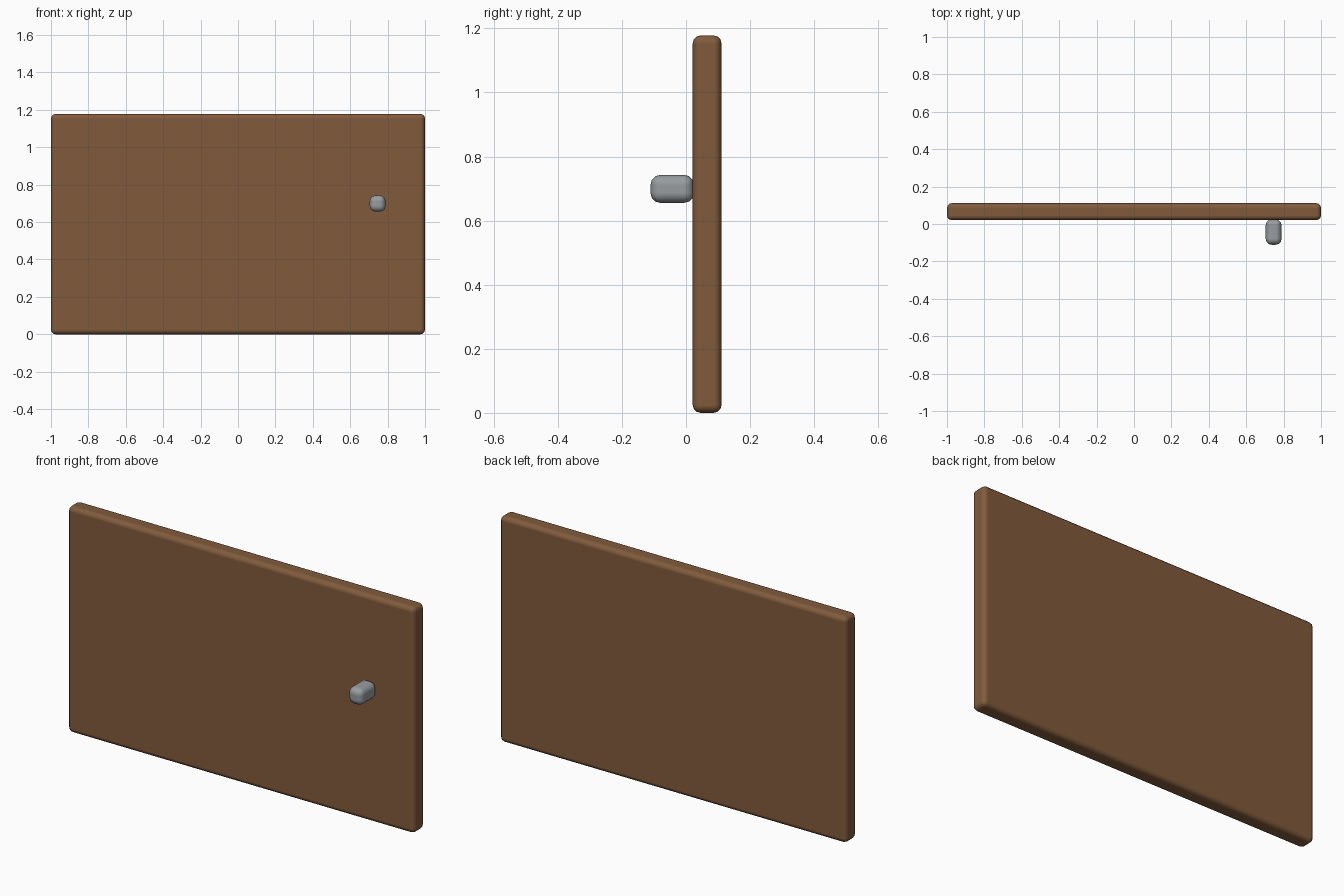
import bpy, math

if "Cube" in bpy.data.objects:
    bpy.data.objects.remove(bpy.data.objects["Cube"])


def material(name, rgb):
    m = bpy.data.materials.new(name)
    m.diffuse_color = (*rgb, 1.0)
    m.use_nodes = True
    m.node_tree.nodes["Principled BSDF"].inputs["Base Color"].default_value = m.diffuse_color
    return m


def rounded_box(name, lo, hi, radius, segments, mat):
    """Box between two corners with smooth rounded edges."""
    centre = [(a + b) / 2 for a, b in zip(lo, hi)]
    size = [b - a for a, b in zip(lo, hi)]
    bpy.ops.mesh.primitive_cube_add(size=1, location=centre)
    ob = bpy.context.object
    ob.name = name
    ob.scale = size
    bpy.ops.object.transform_apply(location=False, rotation=False, scale=True)
    ob.data.materials.append(mat)
    bev = ob.modifiers.new("rounding", 'BEVEL')
    bev.width = radius
    bev.segments = segments
    bev.harden_normals = True
    bpy.ops.object.shade_smooth()
    return ob


wood = material("brown wood", (0.22, 0.105, 0.046))
metal = material("grey metal", (0.31, 0.335, 0.345))

# door panel
rounded_box("door_panel", (-1, 0.021, 0), (1, 0.111, 1.178), 0.025, 3, wood)

# handle knob on the front face
rounded_box("knob", (0.704, -0.111, 0.655), (0.789, 0.025, 0.743), 0.032, 3, metal)
